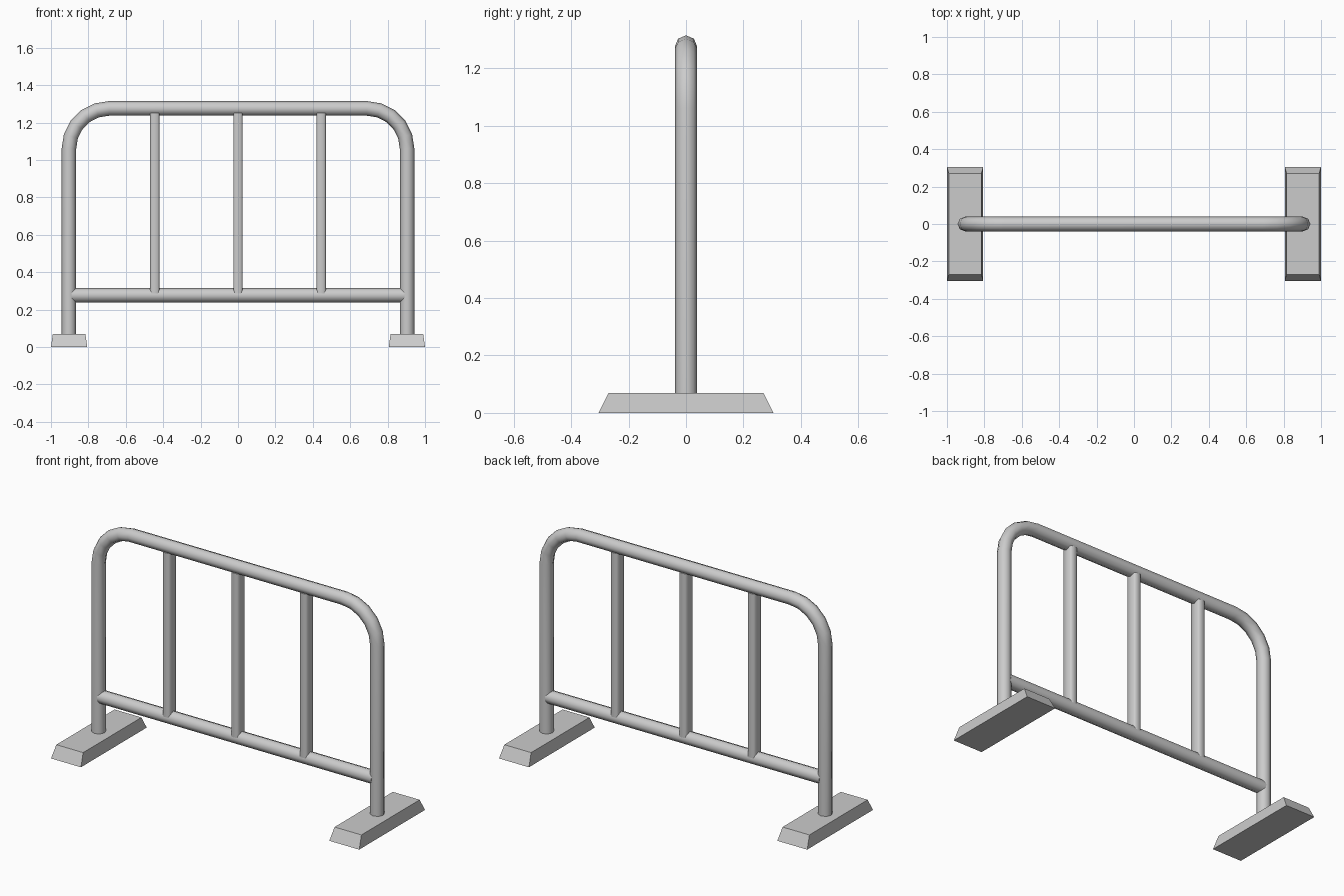
import bpy, bmesh, math
from mathutils import Vector

cube = bpy.data.objects.get("Cube")
if cube:
    bpy.data.objects.remove(cube)

R = 0.039                     # tube radius
LEG_X, TOP_Z, BEND = 0.904, 1.276, 0.215
RAIL_Z, FOOT_H = 0.277, 0.07

metal = bpy.data.materials.new("grey metal")
metal.use_nodes = True
grey = (0.6, 0.6, 0.6, 1)
metal.diffuse_color = grey
metal.node_tree.nodes["Principled BSDF"].inputs["Base Color"].default_value = grey


def finish(name, bm, angle):
    bmesh.ops.recalc_face_normals(bm, faces=bm.faces)
    mesh = bpy.data.meshes.new(name)
    bm.to_mesh(mesh)
    bm.free()
    mesh.materials.append(metal)
    obj = bpy.data.objects.new(name, mesh)
    bpy.context.collection.objects.link(obj)
    bpy.ops.object.select_all(action='DESELECT')
    obj.select_set(True)
    bpy.context.view_layer.objects.active = obj
    bpy.ops.object.shade_smooth_by_angle(angle=math.radians(angle))
    return obj


def tube(name, path, sides=8):
    """Sweep a round section along a path in the x-z plane."""
    bm = bmesh.new()
    side = Vector((0, 1, 0))
    rings = []
    for i, p in enumerate(path):
        before, after = path[max(i - 1, 0)], path[min(i + 1, len(path) - 1)]
        out = (after - before).normalized().cross(side)
        rings.append([bm.verts.new(p + R * (math.cos(a) * out + math.sin(a) * side))
                      for a in (math.tau * k / sides for k in range(sides))])
    for a, b in zip(rings, rings[1:]):
        for k in range(sides):
            n = (k + 1) % sides
            bm.faces.new((a[k], a[n], b[n], b[k]))
    bm.faces.new(rings[0])
    bm.faces.new(rings[-1])
    return finish(name, bm, 50)


# Bent frame: two legs and the top bar in one tube
half = [Vector((LEG_X, 0, FOOT_H - 0.01))]
for k in range(6):
    a = math.pi / 2 * k / 5
    half.append(Vector((LEG_X - BEND + BEND * math.cos(a), 0,
                        TOP_Z - BEND + BEND * math.sin(a))))
tube("bent_frame", half + [Vector((-p.x, 0, p.z)) for p in reversed(half)])

# Lower rail
tube("lower_rail", [Vector((-0.89, 0, RAIL_Z)), Vector((0.89, 0, RAIL_Z))])

# Upright bars, flattened with softened corners
for name, x in (("right_bar", -0.445), ("middle_bar", 0), ("left_bar", 0.445)):
    bm = bmesh.new()
    bmesh.ops.create_cube(bm, size=1)
    height = TOP_Z - 0.025 - RAIL_Z
    for v in bm.verts:
        v.co = (x + v.co.x * 0.05, v.co.y * 0.07, RAIL_Z + (v.co.z + 0.5) * height)
    upright = [e for e in bm.edges if abs(e.verts[0].co.z - e.verts[1].co.z) > 0.5]
    bmesh.ops.bevel(bm, geom=upright, offset=0.009, segments=1, affect='EDGES')
    finish(name, bm, 50)

# Tapered feet
for name, s in (("right_foot", -1), ("left_foot", 1)):
    bm = bmesh.new()
    bmesh.ops.create_cube(bm, size=2)
    for v in bm.verts:
        top = v.co.z > 0
        v.co = (s * 0.903 + v.co.x * (0.087 if top else 0.097),
                v.co.y * (0.27 if top else 0.305), FOOT_H if top else 0)
    finish(name, bm, 30)
